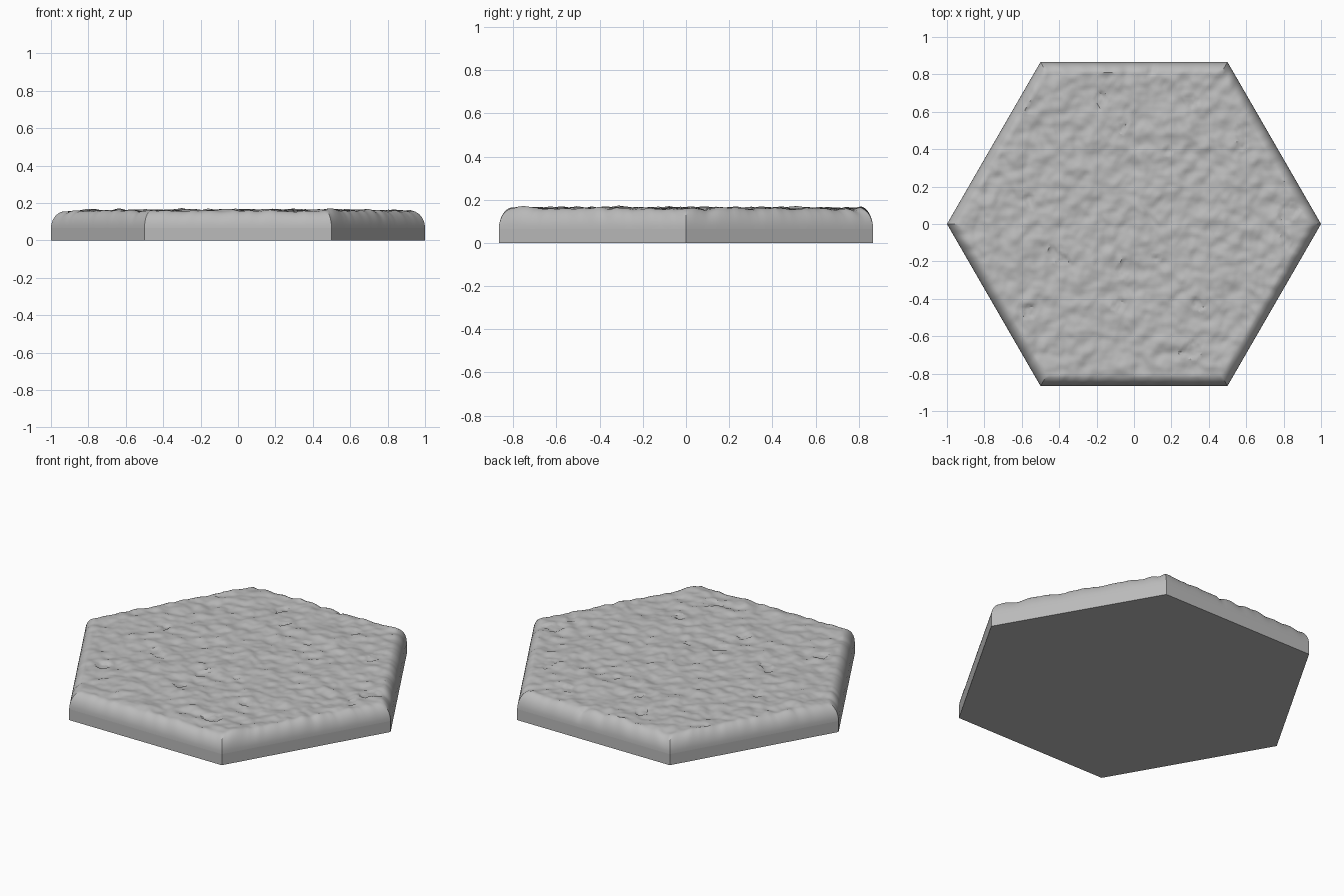
import bpy, bmesh, math
from mathutils import Vector, noise

cube = bpy.data.objects.get("Cube")
if cube:
    bpy.data.objects.remove(cube, do_unlink=True)

N = 64             # segments along each hexagon side
WALL = 0.065       # top of the straight wall
TOP = 0.158        # mean height of the rough face
INNER = 0.935      # corner radius of the rough face

stone = bpy.data.materials.new("grey stone")
stone.use_nodes = True
stone.diffuse_color = (0.5, 0.5, 0.5, 1)
stone.node_tree.nodes["Principled BSDF"].inputs["Base Color"].default_value = (0.5, 0.5, 0.5, 1)

corners = [Vector((math.cos(i * math.pi / 3), math.sin(i * math.pi / 3), 0)) for i in range(6)]


def roughness(p):
    q = Vector((p.x, p.y, 0))
    broad = noise.noise(q * 5 + Vector((3, 7, 1)))
    lumps = noise.noise(q * 15)
    grain = noise.noise(q * 30 + Vector((5, 2, 9)))
    # A few shallow chips with steep edges
    chip = noise.noise(q * 8 + Vector((11, 4, 6)))
    return 0.008 * broad + 0.011 * lumps + 0.004 * grain - (0.007 if chip > 0.55 else 0)


def hex_ring(bm, radius, count, height):
    """Ring of vertices around a hexagon, count segments to a side."""
    ring = []
    for i in range(6):
        for j in range(count):
            p = corners[i].lerp(corners[(i + 1) % 6], j / count) * radius
            p.z = height(p)
            ring.append(bm.verts.new(p))
    return ring


def bridge(bm, outer, inner):
    for i in range(len(outer)):
        j = (i + 1) % len(outer)
        bm.faces.new((outer[i], outer[j], inner[j], inner[i]))


def add_object(name, bm):
    mesh = bpy.data.meshes.new(name)
    bm.to_mesh(mesh)
    bm.free()
    mesh.materials.append(stone)
    obj = bpy.data.objects.new(name, mesh)
    bpy.context.collection.objects.link(obj)
    return obj


# Straight base wall with a flat underside
bm = bmesh.new()
low = hex_ring(bm, 1, 1, lambda p: 0)
high = hex_ring(bm, 1, 1, lambda p: WALL)
bridge(bm, low, high)
bm.faces.new(low[::-1])
add_object("base_wall", bm)

# Rough top: triangular grid of growing hexagon rings
bm = bmesh.new()
rings = [[bm.verts.new((0, 0, TOP))]]
for k in range(1, N + 1):
    rings.append(hex_ring(bm, INNER * k / N, k, lambda p: TOP + roughness(p)))
for k in range(1, N + 1):
    outer, inner = rings[k], rings[k - 1]
    for s in range(6):
        for j in range(k):
            a, b = outer[s * k + j], outer[(s * k + j + 1) % (6 * k)]
            c = inner[(s * (k - 1) + j) % len(inner)]
            bm.faces.new((a, b, c))
            if j < k - 1:
                d = inner[(s * (k - 1) + j + 1) % len(inner)]
                bm.faces.new((b, d, c))

# Rounded rim, its waviness fading out towards the wall
previous = rings[-1]
STEPS = 8
for t in range(STEPS - 1, -1, -1):
    angle = t / STEPS * math.pi / 2 * 0.9
    full = math.pi / 2 * 0.9
    radius = 1 - (1 - INNER) * (1 - math.cos(angle)) / (1 - math.cos(full))
    rise = math.sin(angle) / math.sin(full)

    def rim_height(p):
        edge = p * (INNER / radius)
        return WALL + (TOP + roughness(edge) - WALL) * rise

    ring = hex_ring(bm, radius, N, rim_height)
    bridge(bm, ring, previous)
    previous = ring
top = add_object("rough_top", bm)

# Smooth shading that keeps the hexagon edges sharp
bpy.ops.object.select_all(action='DESELECT')
top.select_set(True)
bpy.context.view_layer.objects.active = top
bpy.ops.object.shade_smooth_by_angle(angle=math.radians(35))
